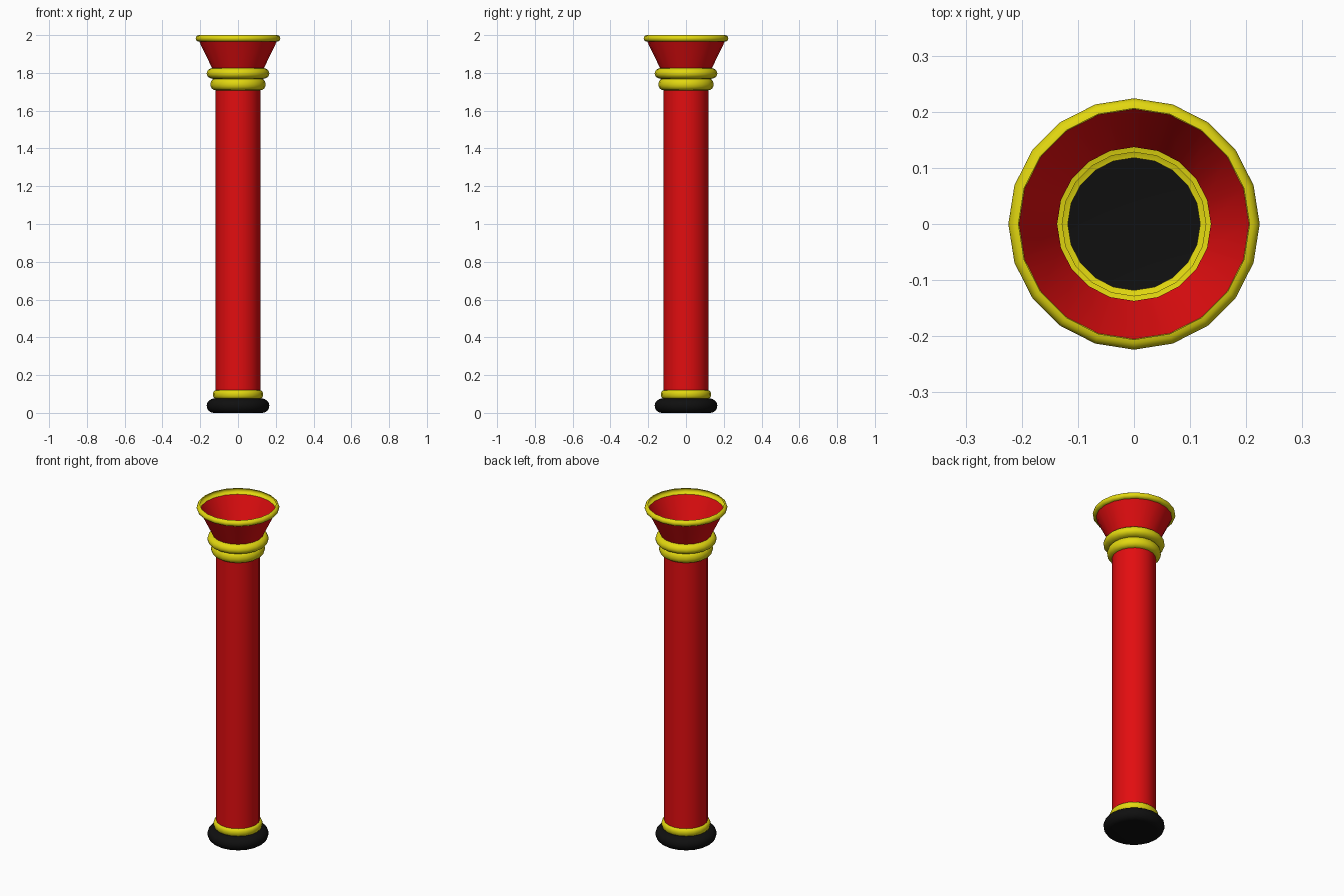
import bpy, bmesh, math

if "Cube" in bpy.data.objects:
    bpy.data.objects.remove(bpy.data.objects["Cube"])

SIDES = 20


def material(name, rgb):
    m = bpy.data.materials.new(name)
    m.diffuse_color = (*rgb, 1)
    m.use_nodes = True
    m.node_tree.nodes["Principled BSDF"].inputs["Base Color"].default_value = m.diffuse_color
    return m


RED = material("red paint", (0.76, 0.004, 0.005))
YELLOW = material("yellow paint", (0.76, 0.68, 0.005))
BLACK = material("black", (0.005, 0.005, 0.005))


def bulge(r0, z0, r1, z1, rmax, n=8):
    """Rounded moulding profile from (r0, z0) up to (r1, z1)."""
    pts = []
    for i in range(n + 1):
        a = math.pi * i / n
        t = (1 - math.cos(a)) / 2
        base = r0 + (r1 - r0) * t
        pts.append((base + (rmax - base) * math.sin(a), z0 + (z1 - z0) * t))
    return pts


def lathe(name, profile, mat, close_bottom=False):
    """Spin a bottom-to-top (radius, z) profile around the z axis."""
    bm = bmesh.new()
    rings = [[bm.verts.new((r * math.cos(2 * math.pi * k / SIDES),
                            r * math.sin(2 * math.pi * k / SIDES), z))
              for k in range(SIDES)] for r, z in profile]
    for lo, hi in zip(rings, rings[1:]):
        for k in range(SIDES):
            j = (k + 1) % SIDES
            bm.faces.new((lo[k], lo[j], hi[j], hi[k]))
    if close_bottom:
        bm.faces.new(rings[0][::-1])
    mesh = bpy.data.meshes.new(name)
    bm.to_mesh(mesh)
    bm.free()
    mesh.materials.append(mat)
    obj = bpy.data.objects.new(name, mesh)
    bpy.context.collection.objects.link(obj)
    bpy.context.view_layer.objects.active = obj
    obj.select_set(True)
    bpy.ops.object.shade_smooth_by_angle(angle=math.radians(40))
    obj.select_set(False)


# Foot and lower collar
lathe("base", bulge(0.13, 0.0, 0.122, 0.077, 0.166), BLACK, close_bottom=True)
lathe("lower_collar", bulge(0.122, 0.077, 0.118, 0.12, 0.133), YELLOW)

# Hollow shaft
lathe("shaft", [(0.118, 0.12), (0.118, 1.708)], RED)

# Two stacked collars under the capital
lathe("middle_collar", bulge(0.118, 1.708, 0.128, 1.768, 0.146), YELLOW)
lathe("upper_collar", bulge(0.128, 1.768, 0.137, 1.825, 0.166), YELLOW)

# Open flared capital and its rim
lathe("capital", [(0.137, 1.825), (0.205, 1.965)], RED)
lathe("rim", bulge(0.205, 1.965, 0.206, 2.0, 0.224), YELLOW)
